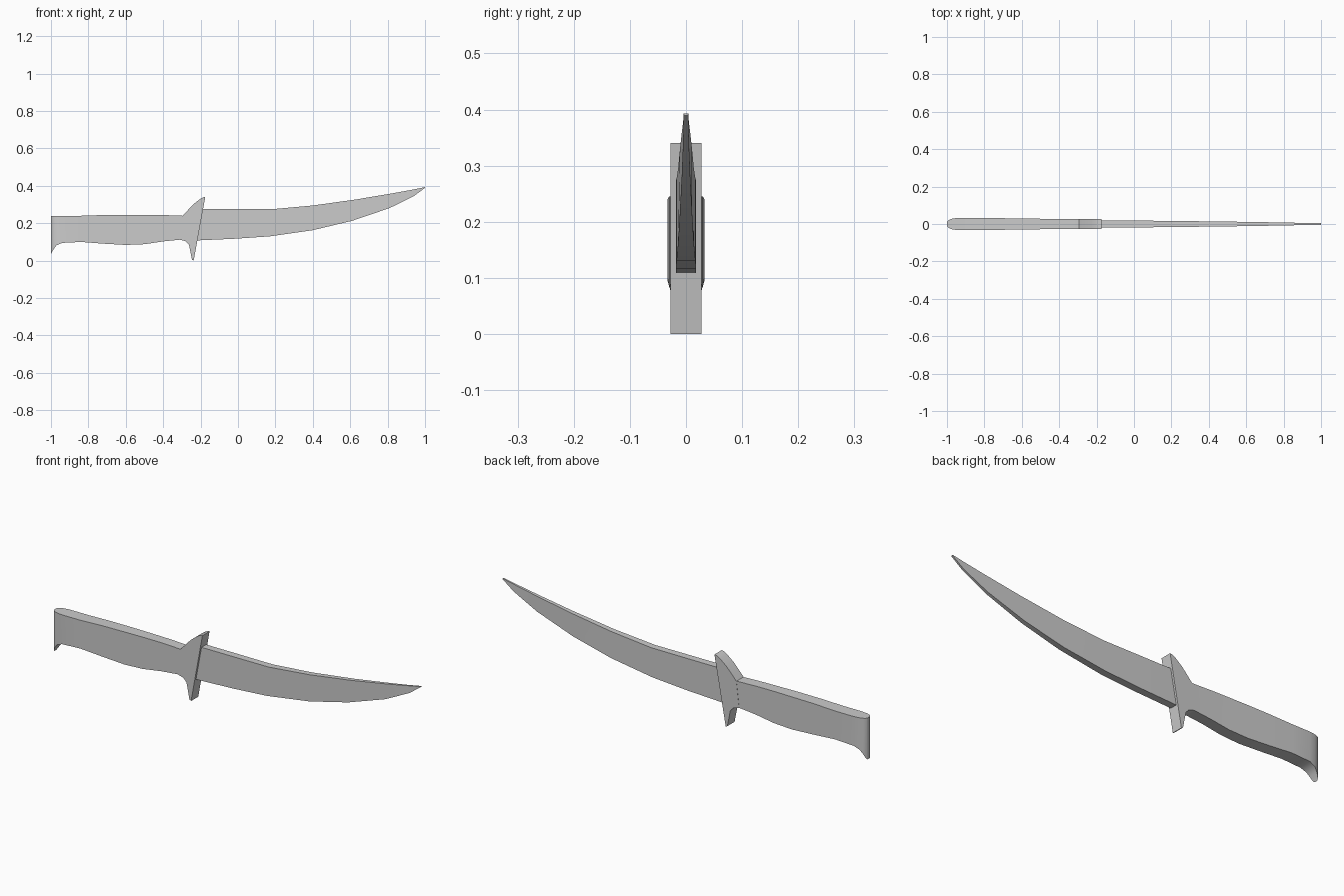
import bpy
import bmesh
import math


def loft(name, stations):
    """Each station: (top x, top z, bottom x, bottom z, half thickness)."""
    bm = bmesh.new()
    rings = []
    for tx, tz, bx, bz, w in stations:
        rings.append([bm.verts.new(p) for p in
                      ((tx, -w, tz), (tx, w, tz), (bx, w, bz), (bx, -w, bz))])
    for a, b in zip(rings, rings[1:]):
        for i in range(4):
            j = (i + 1) % 4
            bm.faces.new((a[i], a[j], b[j], b[i]))
    bm.faces.new(rings[0])
    bm.faces.new(rings[-1])
    bmesh.ops.recalc_face_normals(bm, faces=bm.faces[:])
    mesh = bpy.data.meshes.new(name)
    bm.to_mesh(mesh)
    bm.free()
    obj = bpy.data.objects.new(name, mesh)
    bpy.context.collection.objects.link(obj)
    bpy.ops.object.select_all(action='DESELECT')
    obj.select_set(True)
    bpy.context.view_layer.objects.active = obj
    bpy.ops.object.shade_smooth_by_angle(angle=math.radians(30))
    return obj


# Grip with rounded, hooked pommel end
loft("handle", [
    (-1.00, 0.240, -1.00, 0.035, 0.010),
    (-0.995, 0.240, -0.995, 0.045, 0.018),
    (-0.985, 0.240, -0.985, 0.063, 0.024),
    (-0.97, 0.240, -0.97, 0.082, 0.029),
    (-0.94, 0.240, -0.94, 0.095, 0.033),
    (-0.84, 0.240, -0.84, 0.100, 0.033),
    (-0.72, 0.244, -0.72, 0.091, 0.031),
    (-0.60, 0.245, -0.60, 0.084, 0.030),
    (-0.50, 0.245, -0.50, 0.088, 0.028),
    (-0.40, 0.244, -0.40, 0.103, 0.027),
    (-0.295, 0.240, -0.31, 0.112, 0.027),
])

# Flared, slanted cross guard
loft("guard", [
    (-0.295, 0.240, -0.31, 0.112, 0.028),
    (-0.27, 0.268, -0.28, 0.104, 0.028),
    (-0.24, 0.300, -0.262, 0.085, 0.028),
    (-0.205, 0.328, -0.255, 0.050, 0.028),
    (-0.185, 0.339, -0.246, 0.005, 0.028),
    (-0.175, 0.340, -0.237, 0.000, 0.028),
])

# Upswept blade thinning toward the tip
loft("blade", [
    (-0.20, 0.275, -0.225, 0.108, 0.018),
    (-0.02, 0.275, -0.02, 0.117, 0.018),
    (0.18, 0.275, 0.17, 0.130, 0.017),
    (0.40, 0.295, 0.40, 0.163, 0.014),
    (0.63, 0.327, 0.61, 0.213, 0.011),
    (0.82, 0.359, 0.81, 0.281, 0.0075),
    (0.93, 0.379, 0.94, 0.345, 0.005),
    (1.00, 0.393, 1.00, 0.389, 0.004),
])
